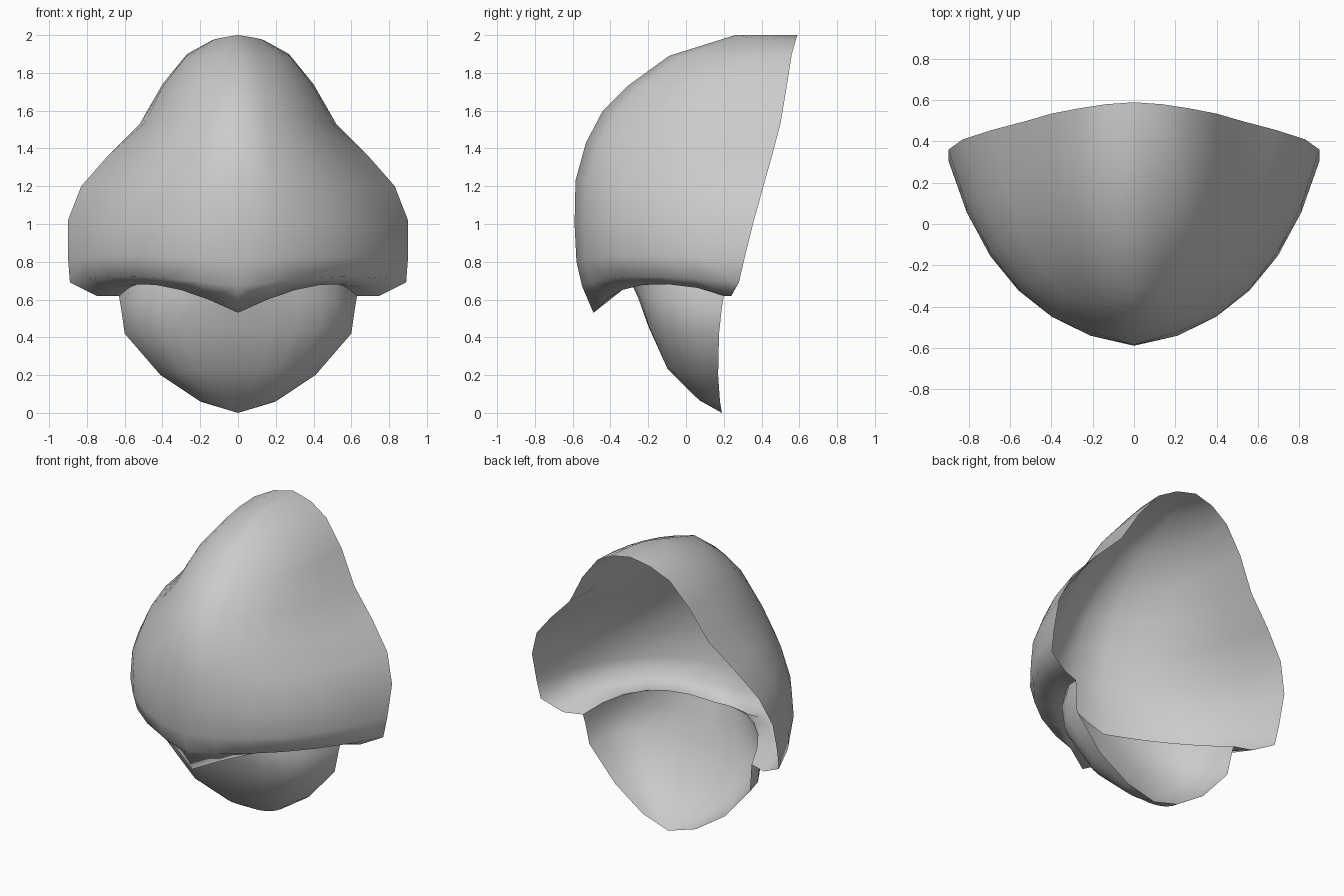
import bpy, bmesh
from mathutils import Vector

if "Cube" in bpy.data.objects:
    bpy.data.objects.remove(bpy.data.objects["Cube"])

COLS = 6  # strips from the centre ridge to the back rim


def curve_row(ridge, mid, rim):
    """Quadratic curve from the ridge (y, z) through a control point to the rim."""
    a, b, c = Vector((0, *ridge)), Vector(mid), Vector(rim)
    ts = [j / COLS for j in range(COLS + 1)]
    return [a * (1 - t) ** 2 + b * 2 * t * (1 - t) + c * t * t for t in ts]


def shell(name, sections):
    """Loft half of an open shell through its sections and mirror it."""
    bm = bmesh.new()
    rows = [[bm.verts.new(p) for p in curve_row(*s)] for s in sections]
    for up, low in zip(rows, rows[1:]):
        for j in range(COLS):
            bm.faces.new((up[j], low[j], low[j + 1], up[j + 1]))
    bmesh.ops.remove_doubles(bm, verts=bm.verts, dist=0.001)
    for f in bm.faces:
        f.smooth = True
    me = bpy.data.meshes.new(name)
    bm.to_mesh(me)
    bm.free()
    ob = bpy.data.objects.new(name, me)
    bpy.context.collection.objects.link(ob)
    m = ob.modifiers.new("mirror", 'MIRROR')
    m.use_clip = True
    m.merge_threshold = 0.002
    return ob


# Crease where the underside of the upper lip meets the lower jaw
seam = ((-.29, .69), (.50, -.24, .77), (.63, .20, .62))

# Upper beak: crown, flaring cheeks, pointed lip rolled inward
shell("upper_beak", [
    ((.59, 2.0), (0, .59, 2.0), (0, .59, 2.0)),
    ((.26, 2.0), (.14, .34, 1.98), (.14, .58, 1.97)),
    ((-.09, 1.89), (.30, .03, 1.87), (.27, .56, 1.90)),
    ((-.31, 1.73), (.42, -.18, 1.71), (.40, .535, 1.74)),
    ((-.44, 1.60), (.48, -.31, 1.54), (.52, .50, 1.53)),
    ((-.53, 1.43), (.53, -.41, 1.36), (.69, .455, 1.36)),
    ((-.585, 1.23), (.61, -.48, 1.18), (.83, .41, 1.20)),
    ((-.59, 1.00), (.67, -.51, 1.00), (.90, .36, 1.02)),
    ((-.58, .80), (.67, -.51, .85), (.90, .31, .82)),
    ((-.55, .67), (.64, -.47, .76), (.89, .28, .69)),
    ((-.49, .53), (.50, -.33, .78), (.75, .24, .62)),
    seam,
])

# Lower beak: rounded scoop hanging from the seam
shell("lower_beak", [
    seam,
    ((-.25, .60), (.57, -.26, .62), (.62, .19, .56)),
    ((-.20, .46), (.57, -.22, .45), (.60, .175, .42)),
    ((-.10, .24), (.38, -.12, .22), (.41, .17, .20)),
    ((.07, .07), (.18, .06, .06), (.20, .18, .06)),
    ((.19, 0), (0, .19, 0), (0, .19, 0)),
])
